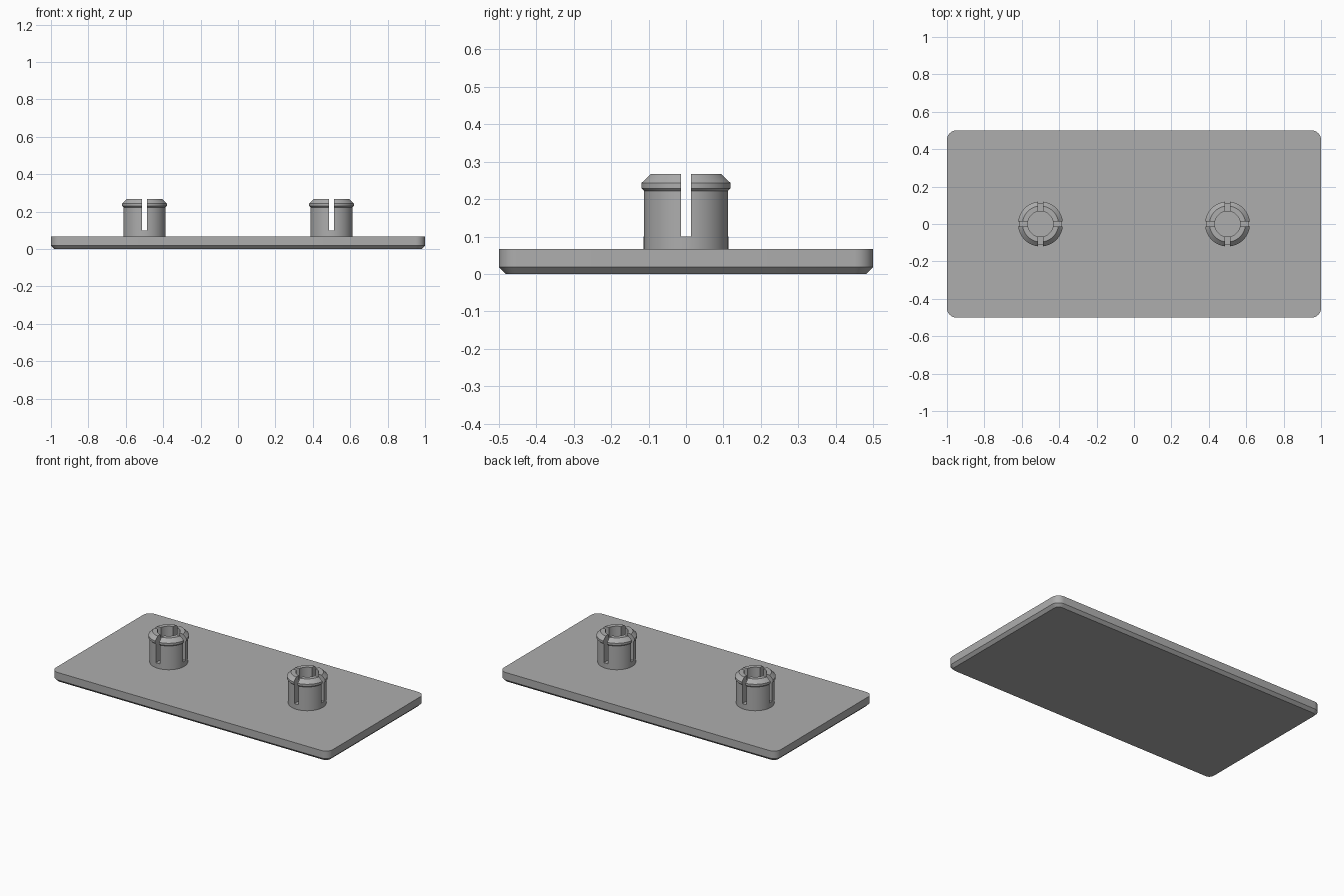
import bpy, bmesh, math
from mathutils import Matrix

cube = bpy.data.objects.get("Cube")
if cube:
    bpy.data.objects.remove(cube, do_unlink=True)

PLATE_TOP = 0.067
SLOT_FLOOR = 0.1
SLOT_WIDTH = 0.028

grey = bpy.data.materials.new("plain grey")
grey.use_nodes = True
colour = (0.42, 0.42, 0.42, 1)
grey.diffuse_color = colour
grey.node_tree.nodes["Principled BSDF"].inputs["Base Color"].default_value = colour


def make_object(name, bm):
    bmesh.ops.recalc_face_normals(bm, faces=bm.faces)
    mesh = bpy.data.meshes.new(name)
    bm.to_mesh(mesh)
    bm.free()
    mesh.materials.append(grey)
    obj = bpy.data.objects.new(name, mesh)
    bpy.context.collection.objects.link(obj)
    return obj


def add_box(bm, size, centre):
    matrix = Matrix.Translation(centre) @ Matrix.Diagonal((*size, 1))
    bmesh.ops.create_cube(bm, size=1, matrix=matrix)


def smooth(obj):
    bpy.ops.object.select_all(action="DESELECT")
    obj.select_set(True)
    bpy.context.view_layer.objects.active = obj
    bpy.ops.object.shade_smooth_by_angle(angle=math.radians(25))


# Base plate: rounded corners, chamfered lower rim
bm = bmesh.new()
add_box(bm, (2, 1, PLATE_TOP), (0, 0, PLATE_TOP / 2))
uprights = [e for e in bm.edges if abs(e.verts[0].co.z - e.verts[1].co.z) > 0.01]
bmesh.ops.bevel(bm, geom=uprights, offset=0.05, segments=8, profile=0.5, affect="EDGES")
rim = [e for e in bm.edges if all(v.co.z < 0.001 for v in e.verts)]
bmesh.ops.bevel(bm, geom=rim, offset=0.018, segments=1, affect="EDGES")
smooth(make_object("base_plate", bm))

# Snap stud: hollow lathed ring with an outer lip, sunk slightly into the plate
profile = [(0.068, 0.06), (0.113, 0.06), (0.113, 0.222), (0.12, 0.229),
           (0.12, 0.243), (0.096, 0.267), (0.068, 0.267)]


def make_stud(name, x):
    bm = bmesh.new()
    verts = [bm.verts.new((r, 0, z)) for r, z in profile]
    edges = [bm.edges.new((a, b)) for a, b in zip(verts, verts[1:] + verts[:1])]
    bmesh.ops.spin(bm, geom=verts + edges, axis=(0, 0, 1), cent=(0, 0, 0),
                   angle=math.tau, steps=64)
    bmesh.ops.remove_doubles(bm, verts=bm.verts, dist=0.0001)
    stud = make_object(name, bm)

    # Two crossing slots split the stud into four prongs
    for size in ((1, SLOT_WIDTH, 0.4), (SLOT_WIDTH, 1, 0.4)):
        bm = bmesh.new()
        add_box(bm, size, (0, 0, SLOT_FLOOR + 0.2))
        cutter = make_object("slot_cutter", bm)
        cutter.hide_render = True
        cut = stud.modifiers.new("slot", "BOOLEAN")
        cut.operation = "DIFFERENCE"
        cut.solver = "EXACT"
        cut.object = cutter
        bpy.context.view_layer.update()
        graph = bpy.context.evaluated_depsgraph_get()
        result = bpy.data.meshes.new_from_object(stud.evaluated_get(graph))
        stud.modifiers.clear()
        stud.data = result
        bpy.data.objects.remove(cutter, do_unlink=True)
    stud.location.x = x
    smooth(stud)


make_stud("left_stud", 0.5)
make_stud("right_stud", -0.5)
